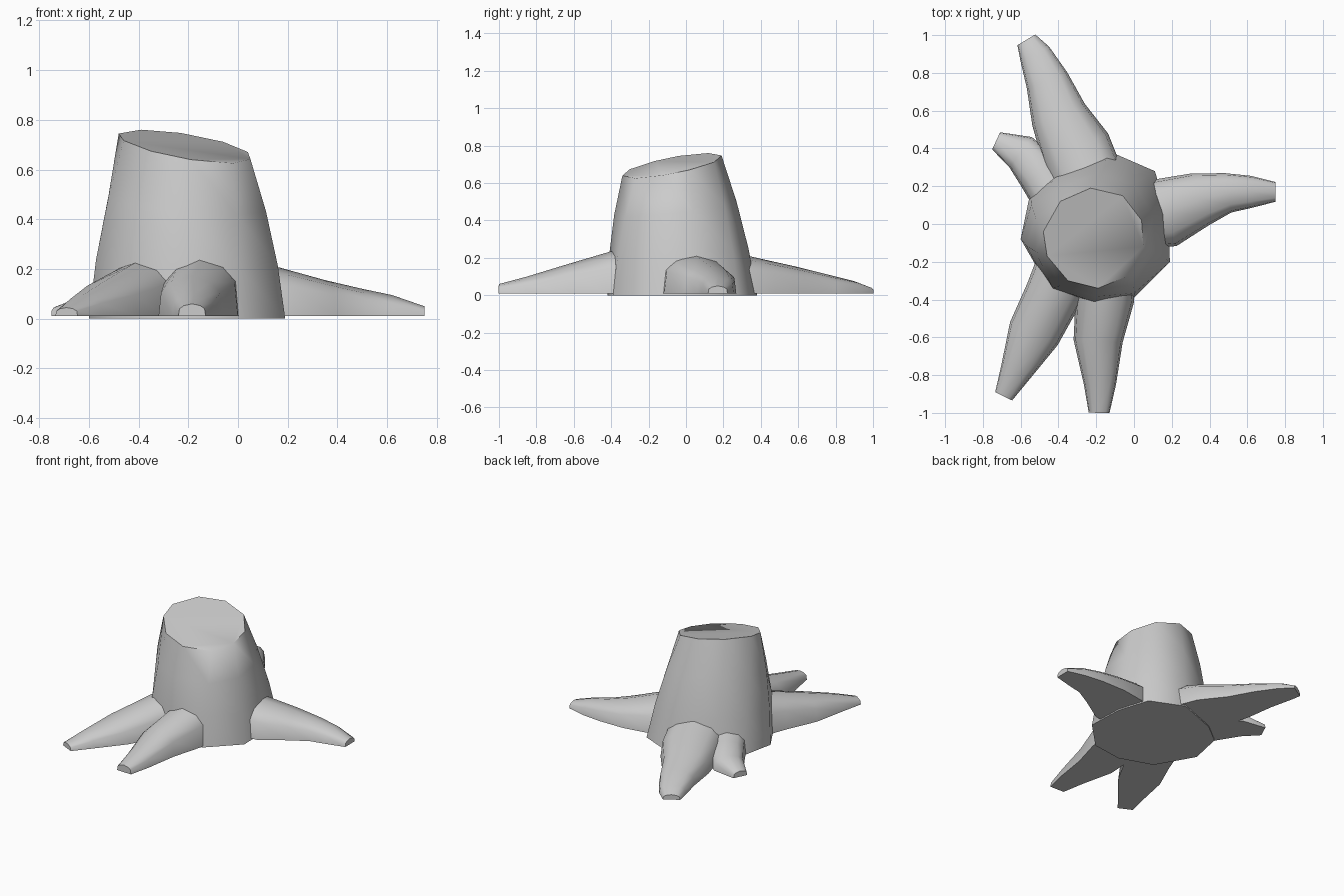
import bpy, bmesh, math
from mathutils import Vector

cube = bpy.data.objects.get("Cube")
if cube:
    bpy.data.objects.remove(cube, do_unlink=True)

grey = bpy.data.materials.new("plain_grey")
grey.use_nodes = True
COLOUR = (0.6, 0.6, 0.6, 1)
grey.diffuse_color = COLOUR
grey.node_tree.nodes["Principled BSDF"].inputs["Base Color"].default_value = COLOUR


def loft(name, rings):
    """Skin closed rings of points in order and cap both ends."""
    bm = bmesh.new()
    loops = [[bm.verts.new(p) for p in ring] for ring in rings]
    for a, b in zip(loops, loops[1:]):
        for i in range(len(a)):
            j = (i + 1) % len(a)
            bm.faces.new((a[i], a[j], b[j], b[i]))
    bm.faces.new(loops[0])
    bm.faces.new(loops[-1])
    bmesh.ops.recalc_face_normals(bm, faces=bm.faces)
    mesh = bpy.data.meshes.new(name)
    bm.to_mesh(mesh)
    bm.free()
    mesh.materials.append(grey)
    obj = bpy.data.objects.new(name, mesh)
    bpy.context.collection.objects.link(obj)
    bpy.ops.object.select_all(action="DESELECT")
    obj.select_set(True)
    bpy.context.view_layer.objects.active = obj
    bpy.ops.object.shade_smooth_by_angle(angle=math.radians(62))
    return obj


# Trunk: uneven ten-sided base, narrowing to a slanted cut
base = [(-.12, .38), (.11, .28), (.18, .06), (.19, -.2), (0, -.39),
        (-.22, -.42), (-.45, -.34), (-.6, -.08), (-.55, .16), (-.41, .27)]
cut = [(-.23, .19), (-.06, .15), (.04, .02), (.05, -.12), (-.02, -.27),
       (-.19, -.34), (-.35, -.3), (-.46, -.17), (-.48, -.04), (-.39, .12)]
middle = Vector((-.2, -.05))
trunk = []
for t in (0, .33, .67, 1):
    ring = []
    for b, c in zip(base, cut):
        p = Vector(b).lerp(Vector(c), t)
        p += (p - middle).normalized() * .08 * t * (1 - t)
        top = .64 - .165 * (c[0] + .19) + .19 * (c[1] + .34)
        ring.append((p.x, p.y, top * t))
    trunk.append(ring)
loft("trunk", trunk)

# Roots: arched section swept along a ground path of (x, y, half width, height)
ARCH = [(-1, 0), (-.92, .6), (-.6, .85), (0, 1), (.6, .85), (.92, .6), (1, 0)]


def root(name, path):
    rings = []
    for i, (x, y, w, h) in enumerate(path):
        a, b = path[max(i - 1, 0)], path[min(i + 1, len(path) - 1)]
        along = Vector((b[0] - a[0], b[1] - a[1])).normalized()
        side = Vector((along.y, -along.x)) * w
        rings.append([(x + side.x * u, y + side.y * u, .01 + (h - .01) * v)
                      for u, v in ARCH])
    loft(name, rings)


root("front_root", [(-.15, -.28, .16, .26), (-.155, -.4, .155, .235),
                    (-.19, -.62, .13, .17), (-.18, -.85, .085, .1),
                    (-.185, -1, .055, .06)])
root("front_right_root", [(-.37, -.25, .16, .25), (-.43, -.38, .15, .215),
                          (-.53, -.58, .14, .155), (-.625, -.78, .085, .095),
                          (-.69, -.912, .05, .045)])
root("back_root", [(-.25, .25, .19, .23), (-.31, .4, .19, .195),
                   (-.4, .58, .15, .155), (-.46, .76, .115, .11),
                   (-.525, .9, .085, .075), (-.57, .975, .055, .045)])
root("small_back_root", [(-.44, .17, .12, .17), (-.5, .27, .12, .14),
                         (-.6, .38, .1, .1), (-.73, .44, .05, .05)])
root("left_root", [(.06, .04, .17, .23), (.17, .06, .185, .205),
                   (.35, .13, .145, .155), (.5, .165, .105, .12),
                   (.62, .17, .085, .095), (.75, .17, .052, .05)])
